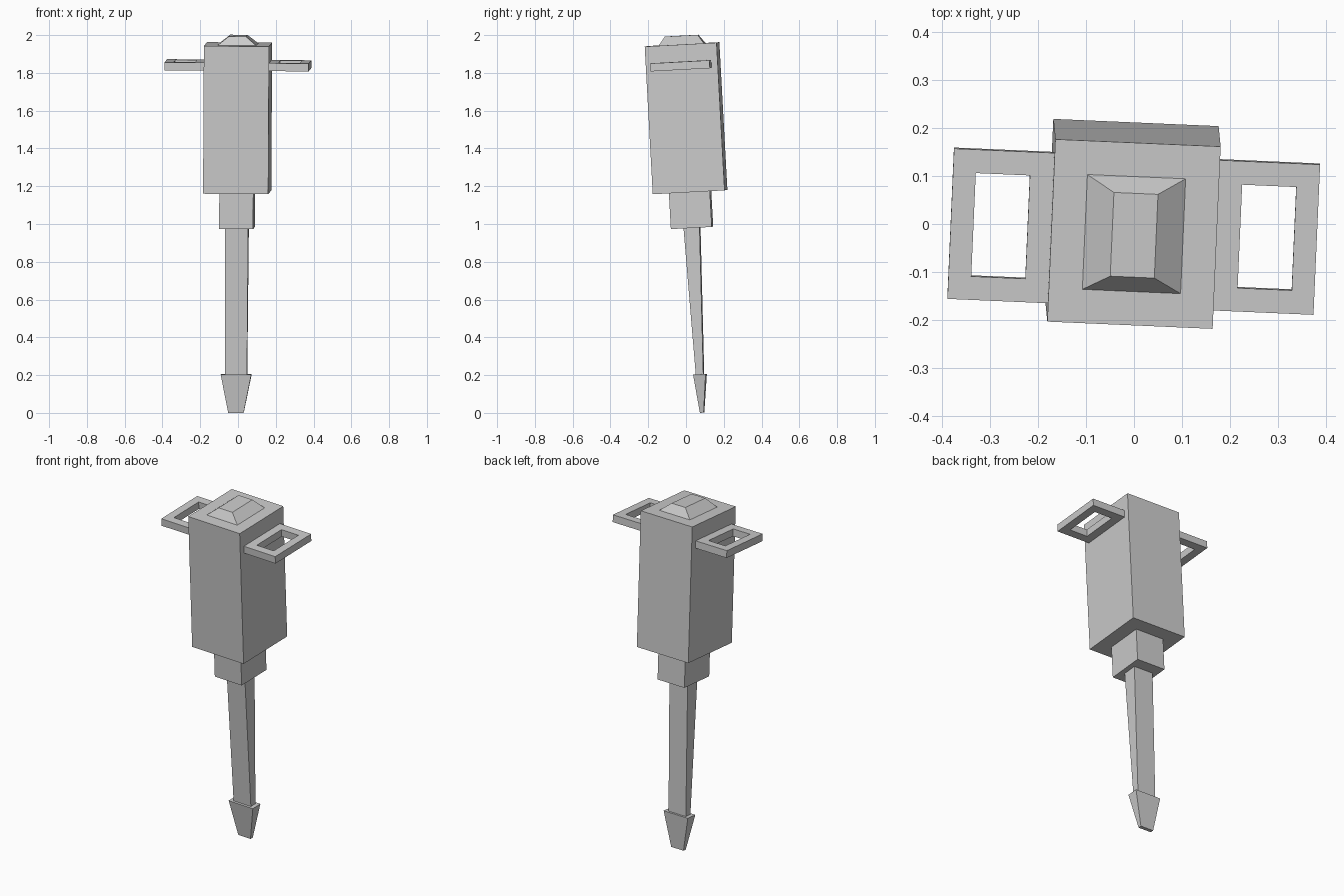
import bpy, bmesh
from math import radians
from mathutils import Euler, Matrix

cube = bpy.data.objects.get("Cube")
if cube:
    bpy.data.objects.remove(cube)

# One plain grey for the whole tool
grey = bpy.data.materials.new("plain grey")
grey.use_nodes = True
colour = (0.6, 0.6, 0.6, 1)
grey.diffuse_color = colour
grey.node_tree.nodes["Principled BSDF"].inputs["Base Color"].default_value = colour

# Shared lean of the tool, pivoting at the top centre of the housing
LEAN = Matrix.Translation((0, -0.021, 1.951)) @ Euler(
    (radians(3.1), radians(0.45), radians(-2.5))).to_matrix().to_4x4()


def finish(name, bm):
    bmesh.ops.recalc_face_normals(bm, faces=bm.faces)
    mesh = bpy.data.meshes.new(name)
    bm.to_mesh(mesh)
    bm.free()
    mesh.materials.append(grey)
    obj = bpy.data.objects.new(name, mesh)
    bpy.context.collection.objects.link(obj)
    obj.matrix_world = LEAN


def ring(bm, cx, size, z):
    """Four vertices of a rectangle centred on (cx, 0)."""
    w, d = size[0] / 2, size[1] / 2
    return [bm.verts.new((cx + x * w, y * d, z))
            for x, y in ((-1, -1), (1, -1), (1, 1), (-1, 1))]


def bridge(bm, a, b):
    for i in range(4):
        j = (i + 1) % 4
        bm.faces.new((a[i], a[j], b[j], b[i]))


def block(name, top, top_size, bottom, bottom_size):
    """Straight or tapered rectangular block."""
    bm = bmesh.new()
    low = ring(bm, 0, bottom_size, bottom)
    high = ring(bm, 0, top_size, top)
    bridge(bm, low, high)
    bm.faces.new(low)
    bm.faces.new(high)
    finish(name, bm)


def frame(name, side):
    """Flat rectangular grip with an open middle."""
    bm = bmesh.new()
    outer, inner = (0.216, 0.314), (0.113, 0.216)
    rings = [ring(bm, side * cx, size, z) for cx, size, z in (
        (0.274, outer, -0.132), (0.274, outer, -0.09),
        (0.278, inner, -0.09), (0.278, inner, -0.132))]
    for i in range(4):
        bridge(bm, rings[i], rings[(i + 1) % 4])
    finish(name, bm)


# Housing, top cap, collar, shaft and chisel
block("cap", 0.046, (0.092, 0.175), 0, (0.205, 0.24))
block("housing", 0, (0.345, 0.381), -0.783, (0.345, 0.381))
block("collar", -0.783, (0.18, 0.217), -0.973, (0.18, 0.217))
block("shaft", -0.973, (0.122, 0.085), -1.75, (0.116, 0.04))
block("chisel_tip", -1.749, (0.162, 0.066), -1.953, (0.082, 0.02))

# Side grips
frame("left_handle", 1)
frame("right_handle", -1)
